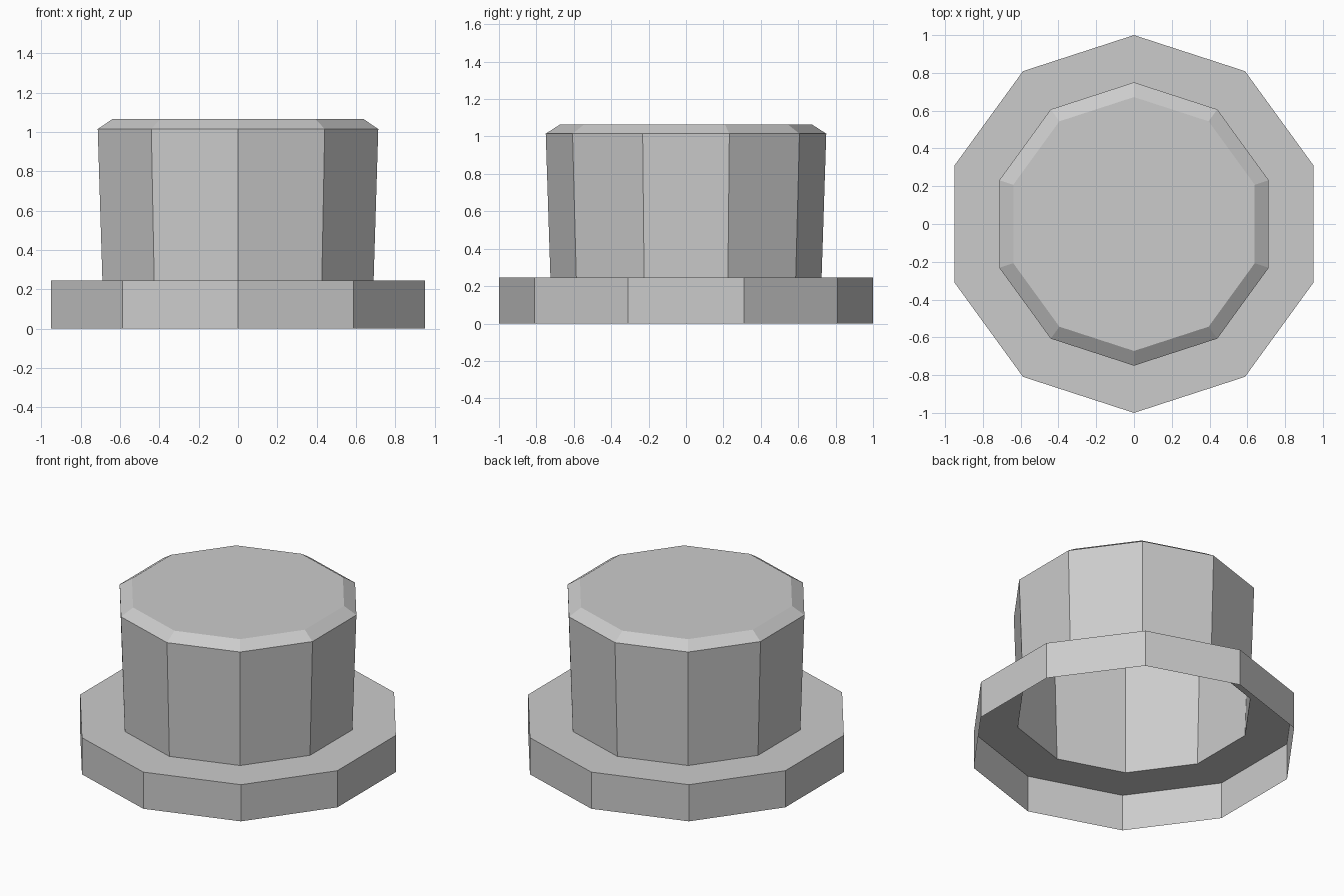
import bpy
import bmesh
from math import pi, sin, cos

cube = bpy.data.objects.get("Cube")
if cube:
    bpy.data.objects.remove(cube, do_unlink=True)

SIDES = 10

grey = bpy.data.materials.new("plain grey")
grey.use_nodes = True
colour = (0.6, 0.6, 0.6, 1)
grey.diffuse_color = colour
grey.node_tree.nodes["Principled BSDF"].inputs["Base Color"].default_value = colour


def lathe(name, profile, cap):
    """Sweep (radius, height) points round z into a flat-faced open shell."""
    bm = bmesh.new()
    rings = []
    for radius, z in profile:
        rings.append([bm.verts.new((radius * sin(2 * pi * i / SIDES),
                                    -radius * cos(2 * pi * i / SIDES), z))
                      for i in range(SIDES)])
    for low, high in zip(rings, rings[1:]):
        for i in range(SIDES):
            j = (i + 1) % SIDES
            bm.faces.new((low[i], low[j], high[j], high[i]))
    if cap:
        bm.faces.new(rings[-1])
    mesh = bpy.data.meshes.new(name)
    bm.to_mesh(mesh)
    bm.free()
    mesh.materials.append(grey)
    obj = bpy.data.objects.new(name, mesh)
    bpy.context.collection.objects.link(obj)
    return obj


# Base flange: outer skirt and flat ring, open underneath
lathe("base_flange", [(1, 0), (1, 0.245), (0.725, 0.245)], cap=False)

# Hollow crown: slightly flared wall, chamfered rim and flat lid
lathe("crown", [(0.725, 0.245), (0.75, 1.015), (0.672, 1.065)], cap=True)
